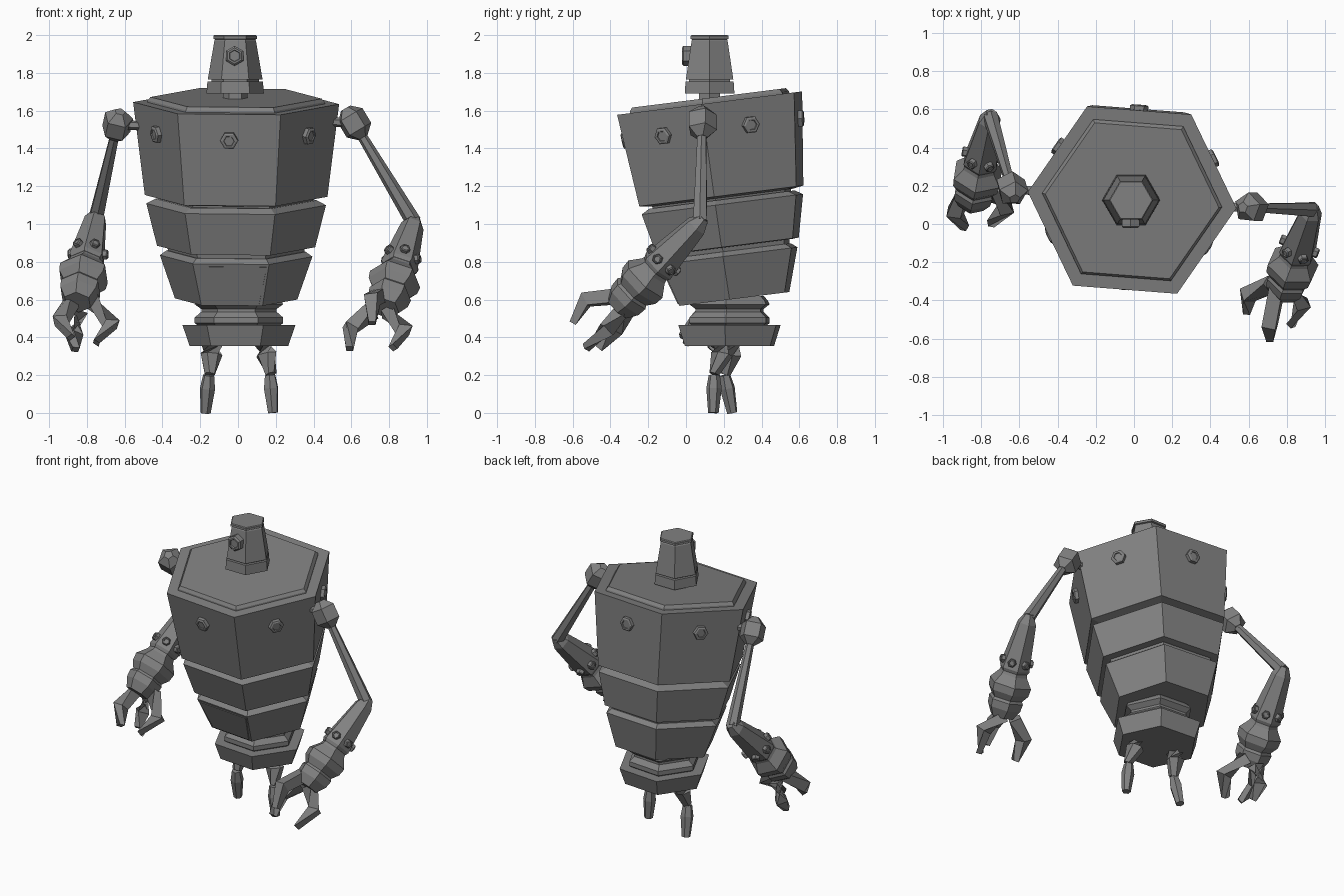
import bpy, bmesh, math
from mathutils import Matrix, Vector

cube = bpy.data.objects.get("Cube")
if cube:
    bpy.data.objects.remove(cube)

GREY = (0.22, 0.22, 0.22, 1)
metal = bpy.data.materials.new("grey_metal")
metal.use_nodes = True
metal.diffuse_color = GREY
bsdf = next(n for n in metal.node_tree.nodes if n.type == 'BSDF_PRINCIPLED')
bsdf.inputs["Base Color"].default_value = GREY


def finish(name, bm):
    bmesh.ops.recalc_face_normals(bm, faces=bm.faces)
    mesh = bpy.data.meshes.new(name)
    bm.to_mesh(mesh)
    bm.free()
    mesh.materials.append(metal)
    obj = bpy.data.objects.new(name, mesh)
    bpy.context.collection.objects.link(obj)
    return obj


def loft(name, rings, sides=6):
    """Skin a row of polygon rings given as (matrix, radius), capped at both ends."""
    bm = bmesh.new()
    rows = []
    for mat, r in rings:
        angles = [math.tau * i / sides for i in range(sides)]
        rows.append([bm.verts.new(mat @ Vector((r * math.cos(a), r * math.sin(a), 0))) for a in angles])
    for low, high in zip(rows, rows[1:]):
        for i in range(sides):
            j = (i + 1) % sides
            bm.faces.new((low[i], low[j], high[j], high[i]))
    bm.faces.new(rows[0])
    bm.faces.new(rows[-1])
    return finish(name, bm)


def stack(name, frame, profile, sides=6):
    """Rings along the frame's z axis, profile holds (height, radius)."""
    return loft(name, [(frame @ Matrix.Translation((0, 0, z)), r) for z, r in profile], sides)


def aim(start, end, turn=0):
    """Frame at start with z pointing to end."""
    start, end = Vector(start), Vector(end)
    q = Vector((0, 0, 1)).rotation_difference((end - start).normalized())
    return Matrix.Translation(start) @ q.to_matrix().to_4x4() @ Matrix.Rotation(math.radians(turn), 4, 'Z')


def limb(name, points, radii, sides=6, turn=0):
    """Bent tapered tube through the points."""
    pts = [Vector(p) for p in points]
    rings = []
    for i, p in enumerate(pts):
        d = pts[min(i + 1, len(pts) - 1)] - pts[max(i - 1, 0)]
        rings.append((aim(p, p + d, turn), radii[i]))
    return loft(name, rings, sides)


def bolt(name, frame, size, height):
    stack(name, frame, [(-height, size), (height * 0.8, size), (height, size * 0.8),
                        (height, size * 0.6), (height * 0.8, size * 0.55)])


def upright(x, y, z, turn=0, lean=0):
    return (Matrix.Translation((x, y, z)) @ Matrix.Rotation(math.radians(lean), 4, 'X')
            @ Matrix.Rotation(math.radians(turn), 4, 'Z'))


# Leaning torso in three tapered hexagonal segments
torso = upright(-0.01, 0.125, 1.64, -4.5, 7.2)
stack("chest", torso, [(-0.505, 0.42), (-0.495, 0.485), (0, 0.547)])
stack("chest_top_plate", torso, [(-0.02, 0.475), (0.01, 0.47), (0.028, 0.455)])
stack("torso_core", torso, [(-1.03, 0.28), (-0.8, 0.36), (-0.45, 0.42)])
stack("upper_belly", torso, [(-0.768, 0.38), (-0.765, 0.42), (-0.54, 0.477), (-0.515, 0.43)])
stack("lower_belly", torso, [(-1.045, 0.325), (-0.815, 0.405), (-0.79, 0.37)])

# Bolts in the middle of every chest face
for k in range(6):
    a = math.radians(30 + 60 * k)
    out = Vector((math.cos(a), math.sin(a), -0.1))
    base = out * 0.458
    base.z = -0.14
    bolt("chest_bolt", torso @ aim(base, base + out), 0.048, 0.028)

# Thin hatch on the lower belly
bm = bmesh.new()
quads = []
for lift in (-0.004, 0.006):
    corners = [(-0.19, -0.83), (0.19, -0.83), (0.145, -1.035), (-0.145, -1.035)]
    row = []
    for x, s in corners:
        depth = (0.405 + (s + 0.815) * 0.348) * math.cos(math.pi / 6) + lift
        row.append(bm.verts.new(torso @ Vector((x, -depth, s))))
    quads.append(row)
    bm.faces.new(row)
for i in range(4):
    j = (i + 1) % 4
    bm.faces.new((quads[0][i], quads[0][j], quads[1][j], quads[1][i]))
finish("belly_hatch", bm)

# Ribbed waist and pelvis
hips = upright(0.005, 0.23, 0, -4.5)
stack("waist", hips, [(0.45, 0.2), (0.475, 0.235), (0.505, 0.235), (0.535, 0.2), (0.55, 0.2),
                      (0.575, 0.235), (0.595, 0.225), (0.62, 0.2)])
stack("pelvis", upright(0.005, 0.23, 0, -4.5, 0), [(0.355, 0.262), (0.465, 0.3)])

# Head with a visor slit, cap and single eye
head = upright(-0.015, 0.125, 0)
stack("neck", head, [(1.6, 0.065), (1.71, 0.065)])
stack("jaw", head, [(1.69, 0.152), (1.755, 0.147)])
stack("visor_gap", head, [(1.75, 0.125), (1.78, 0.125)])
stack("skull", head, [(1.765, 0.145), (1.97, 0.11), (1.985, 0.1)])
stack("head_cap", head, [(1.975, 0.1), (1.98, 0.116), (1.995, 0.116), (2.0, 0.11)])
bolt("eye", aim((-0.018, 0.02, 1.89), (-0.018, -0.1, 1.89), 30), 0.053, 0.042)

# Legs: (hip, thigh middle, knee, foot)
for side, hip, mid, knee, foot in (
        ("left", (0.14, 0.18, 0.38), (0.15, 0.19, 0.31), (0.175, 0.15, 0.205), (0.185, 0.145, 0)),
        ("right", (-0.135, 0.235, 0.38), (-0.14, 0.24, 0.31), (-0.15, 0.205, 0.205), (-0.172, 0.245, 0))):
    limb(side + "_thigh", [hip, mid, knee], [0.075, 0.058, 0.03])
    shin_top = Vector(knee) - Vector((0.005, 0, 0.005))
    bend = shin_top.lerp(Vector(foot), 0.35)
    limb(side + "_shin", [shin_top, bend, foot], [0.03, 0.041, 0.028])

# Arms: (chest socket, shoulder, elbow, forearm end)
arms = {
    "left": ((0.5, 0.09, 1.54), (0.615, 0.085, 1.535), (0.93, 0.075, 1.01), (0.85, -0.16, 0.765),
             [[(0.75, -0.33, 0.62), (0.71, -0.53, 0.6), (0.71, -0.6, 0.475)],
              [(0.71, -0.32, 0.54), (0.595, -0.37, 0.45), (0.59, -0.46, 0.34)],
              [(0.79, -0.34, 0.54), (0.88, -0.42, 0.44), (0.82, -0.53, 0.345)]]),
    "right": ((-0.5, 0.17, 1.52), (-0.64, 0.185, 1.525), (-0.75, 0.56, 1.04), (-0.805, 0.31, 0.79),
              [[(-0.87, 0.17, 0.6), (-0.94, 0.06, 0.49), (-0.885, -0.02, 0.4)],
               [(-0.77, 0.17, 0.59), (-0.67, 0.08, 0.47), (-0.75, 0, 0.37)],
               [(-0.83, 0.2, 0.54), (-0.87, 0.2, 0.42), (-0.86, 0.13, 0.335)]]),
}
for side, (socket, shoulder, elbow, wrist, fingers) in arms.items():
    limb(side + "_shoulder_peg", [socket, shoulder], [0.025, 0.025])
    stack(side + "_shoulder_ball", aim(shoulder, elbow, 20),
          [(-0.09, 0.03), (-0.045, 0.08), (0.045, 0.08), (0.09, 0.03)], 5)
    limb(side + "_upper_arm", [shoulder, elbow], [0.024, 0.042])
    arm = aim(elbow, wrist, 15)
    stack(side + "_forearm", arm, [(-0.03, 0.03), (0.03, 0.062), (0.33, 0.1), (0.35, 0.09)])
    stack(side + "_wrist", arm, [(0.34, 0.085), (0.37, 0.095), (0.43, 0.14), (0.48, 0.135), (0.53, 0.1)])
    stack(side + "_palm", arm, [(0.51, 0.095), (0.54, 0.115), (0.59, 0.11), (0.65, 0.075)])
    for k in range(6):
        a = math.radians(30 + 60 * k)
        out = Vector((math.cos(a), math.sin(a), 0))
        base = out * 0.082 + Vector((0, 0, 0.285))
        bolt(side + "_forearm_bolt", arm @ aim(base, base + out), 0.027, 0.025)
    for path in fingers:
        limb(side + "_finger", path, [0.052, 0.052, 0.026], 4, 45)
